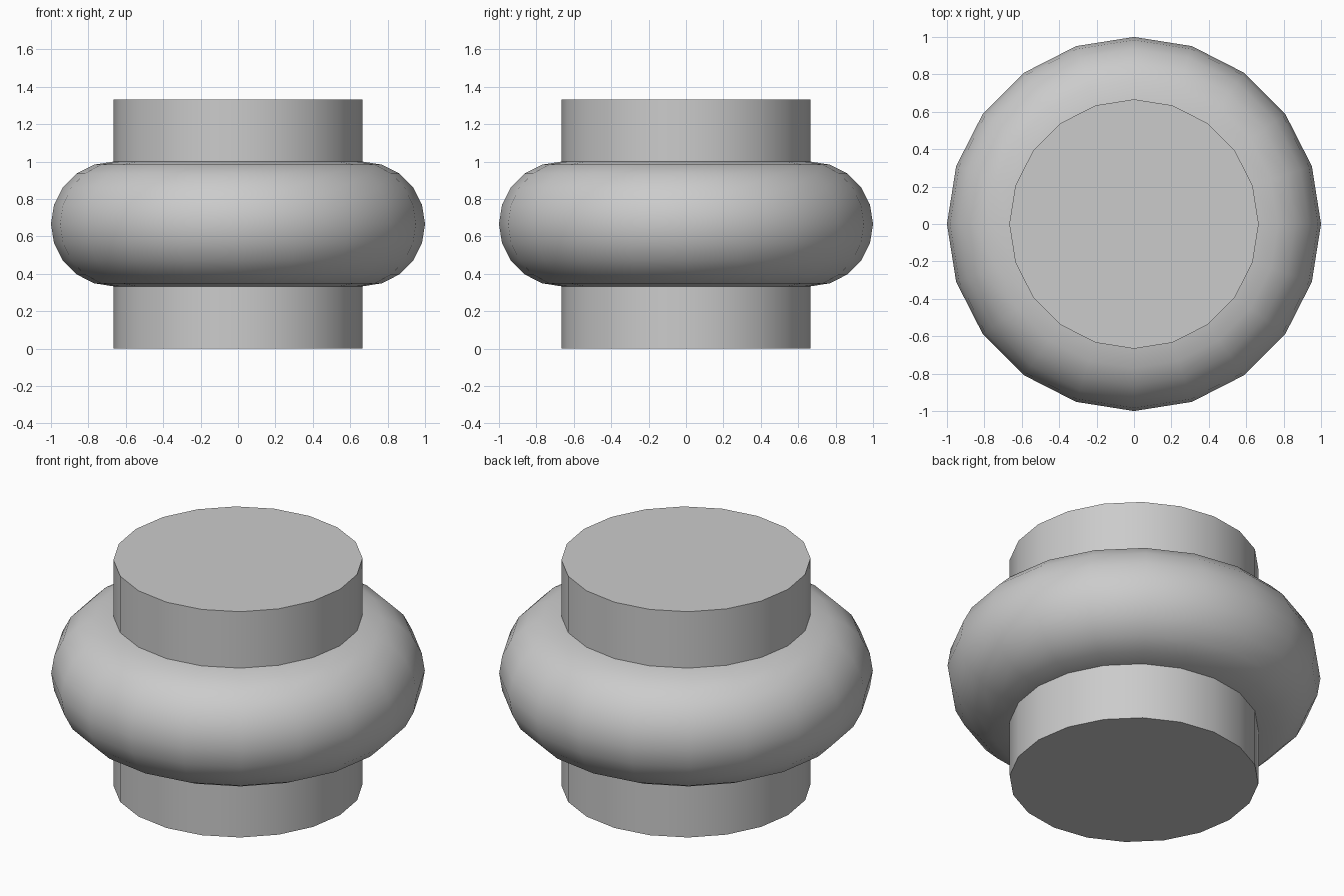
import bpy, bmesh, math

if "Cube" in bpy.data.objects:
    bpy.data.objects.remove(bpy.data.objects["Cube"])

SIDES = 20
R, TUBE, MID, TOP = 2 / 3, 1 / 3, 2 / 3, 4 / 3

# Profile (radius, z): lower neck, half-round bulge, upper neck
profile = [(R, 0.0)]
for i in range(11):
    a = math.radians(-90 + 18 * i)
    profile.append((R + TUBE * math.cos(a), MID + TUBE * math.sin(a)))
profile.append((R, TOP))

# Turn the profile into rings around z and close both ends
bm = bmesh.new()
rings = [[bm.verts.new((r * math.cos(math.tau * k / SIDES),
                        r * math.sin(math.tau * k / SIDES), z))
          for k in range(SIDES)] for r, z in profile]
for lo, hi in zip(rings, rings[1:]):
    for k in range(SIDES):
        n = (k + 1) % SIDES
        bm.faces.new((lo[k], lo[n], hi[n], hi[k]))
bm.faces.new(rings[0][::-1])
bm.faces.new(rings[-1])

mesh = bpy.data.meshes.new("bulged_collar")
bm.to_mesh(mesh)
bm.free()
obj = bpy.data.objects.new("bulged_collar", mesh)
bpy.context.collection.objects.link(obj)

# Smooth sides, sharp cap rims and neck joints
bpy.context.view_layer.objects.active = obj
obj.select_set(True)
bpy.ops.object.shade_smooth_by_angle(angle=math.radians(30))
